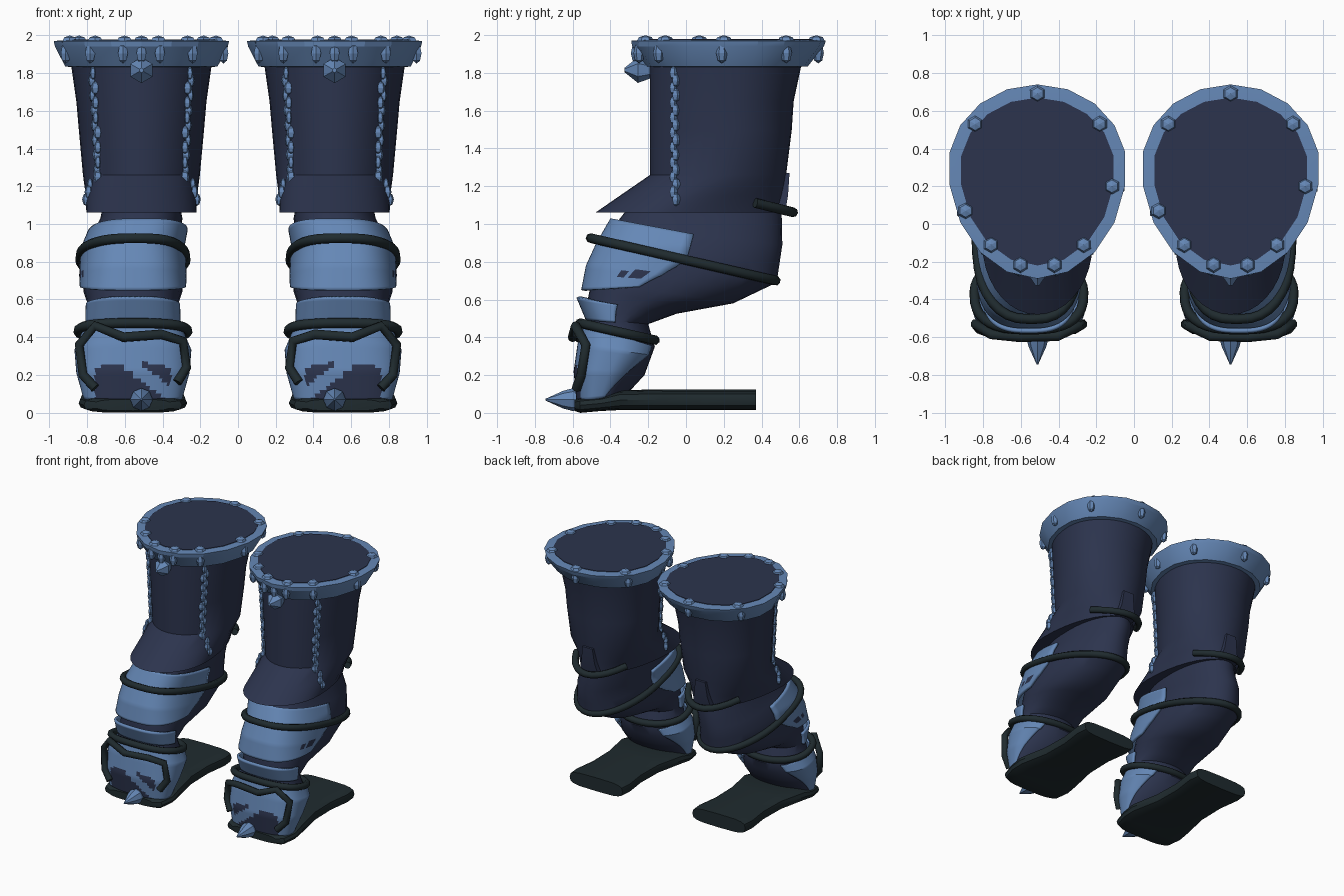
import bpy, bmesh, math
from mathutils import Vector

if "Cube" in bpy.data.objects:
    bpy.data.objects.remove(bpy.data.objects["Cube"])

def material(name, col):
    m = bpy.data.materials.new(name)
    m.diffuse_color = (*col, 1)
    m.use_nodes = True
    m.node_tree.nodes["Principled BSDF"].inputs["Base Color"].default_value = m.diffuse_color
    return m

NAVY = material("navy leather", (0.025, 0.034, 0.075))
STEEL = material("blue steel", (0.13, 0.245, 0.47))
STRAP = material("dark strap", (0.014, 0.024, 0.028))

def finish(name, bm, mats, smooth=35):
    bmesh.ops.recalc_face_normals(bm, faces=bm.faces)
    me = bpy.data.meshes.new(name)
    bm.to_mesh(me)
    bm.free()
    ob = bpy.data.objects.new(name, me)
    bpy.context.collection.objects.link(ob)
    for m in mats:
        me.materials.append(m)
    if smooth:
        bpy.ops.object.select_all(action='DESELECT')
        ob.select_set(True)
        bpy.context.view_layer.objects.active = ob
        bpy.ops.object.shade_smooth_by_angle(angle=math.radians(smooth))
    return ob

def point(sec, a, grow=0.0, e=1.0):
    """Point on a tilted section (front y,z, back y,z, half width, centre); e < 1 squares the front."""
    fy, fz, by, bz, hw, c = sec[:6]
    t, s = math.cos(a), math.sin(a)
    cy = fy + (by - fy) * c
    if t > 0:
        t, s = t ** e, math.copysign(abs(s) ** e, s)
        y = cy - (cy - fy + grow) * t
    else:
        y = cy - (by - cy + grow) * t
    z = fz + (bz - fz) * (y - fy) / (by - fy)
    return Vector(((hw + grow) * s, y, z))

def loft(name, rings, mats, place, closed=True, smooth=35, rule=None):
    bm = bmesh.new()
    vs = [[bm.verts.new(place(p)) for p in r] for r in rings]
    n = len(vs[0])
    for j, (r0, r1) in enumerate(zip(vs, vs[1:])):
        for i in range(n if closed else n - 1):
            k = (i + 1) % n
            f = bm.faces.new((r0[i], r0[k], r1[k], r1[i]))
            if rule:
                f.material_index = rule((rings[j][i] + rings[j + 1][k]) / 2)
    if closed:
        bm.faces.new(vs[0])
        bm.faces.new(vs[-1])
    return finish(name, bm, mats, smooth)

def ring(sec, n=28, e=1.0):
    return [point(sec, 2 * math.pi * i / n, 0, e) for i in range(n)]

def arc(sec, n=56):
    am = math.radians(sec[6])
    return [point(sec, -am + 2 * am * i / n, 0, .72) for i in range(n + 1)]

def subdivide(secs, k):
    out = []
    for a, b in zip(secs, secs[1:]):
        out += [[p + (q - p) * i / k for p, q in zip(a, b)] for i in range(k)]
    return out + [list(secs[-1])]

def shell(name, secs, place, rule=None):
    ob = loft(name, [arc(s) for s in subdivide(secs, 8)], [STEEL, NAVY], place,
              closed=False, rule=rule)
    mod = ob.modifiers.new("thickness", 'SOLIDIFY')
    mod.thickness = 0.02
    mod.offset = -1

def blobs(name, items, mat, place, seg=6, rings=4):
    bm = bmesh.new()
    for loc, sc in items:
        v = bmesh.ops.create_uvsphere(bm, u_segments=seg, v_segments=rings, radius=1)["verts"]
        for p in v:
            p.co = place(Vector((p.co.x * sc[0], p.co.y * sc[1], p.co.z * sc[2])) + Vector(loc))
    return finish(name, bm, [mat], 0)

def tube(name, pts, place, r=0.026, cyclic=False):
    cu = bpy.data.curves.new(name, 'CURVE')
    cu.dimensions = '3D'
    cu.bevel_depth = r
    cu.bevel_resolution = 2
    cu.use_fill_caps = True
    sp = cu.splines.new('POLY')
    sp.points.add(len(pts) - 1)
    for q, p in zip(sp.points, pts):
        q.co = (*place(Vector(p)), 1)
    sp.use_cyclic_u = cyclic
    sp.use_smooth = True
    cu.materials.append(STRAP)
    bpy.context.collection.objects.link(bpy.data.objects.new(name, cu))

def turned(name, profile, z, n, place):
    """Spike or stud turned about a front-to-back axis."""
    loft(name, [[Vector((r * math.sin(2 * math.pi * i / n), y,
         z + r * math.cos(2 * math.pi * i / n))) for i in range(n)] for y, r in profile],
         [STEEL], place, smooth=20)

def flat(z, f, b, hw, c=0.58):
    return (f, z, b, z, hw, c)

SHAFT = [flat(1.06, -.48, .51, .292, .38), flat(1.15, -.35, .515, .295, .46),
         flat(1.26, -.19, .53, .31), flat(1.5, -.19, .56, .332),
         flat(1.65, -.19, .57, .345), flat(1.86, -.19, .615, .375)]
RIM = [flat(1.83, -.17, .58, .36), flat(1.835, -.215, .645, .41), flat(1.94, -.285, .73, .465),
       flat(1.97, -.29, .74, .472), flat(1.975, -.22, .67, .41)]
LEG = [(-.28, 1.12, .505, 1.12, .20, .5), (-.38, .99, .51, .89, .235, .5),
       (-.45, .86, .48, .69, .262, .5), (-.50, .70, .25, .58, .262, .5),
       (-.52, .60, -.05, .525, .235, .5), (-.52, .50, -.20, .47, .23, .5),
       (-.53, .42, -.165, .35, .255, .5), (-.575, .25, -.22, .20, .285, .5),
       (-.56, .05, -.33, .08, .25, .5)]
SHIN = [(-.40, 1.03, .45, .87, .265, .5, 92), (-.475, .90, .47, .74, .28, .5, 91),
        (-.53, .78, .32, .67, .285, .5, 89), (-.555, .65, .15, .69, .282, .5, 87)]
ANKLE = [(-.58, .61, -.10, .53, .25, .5, 88), (-.53, .49, -.10, .46, .255, .5, 80)]
FOOT = [(-.55, .47, -.13, .34, .275, .5, 140), (-.575, .36, -.14, .30, .31, .5, 138),
        (-.595, .22, -.235, .20, .30, .5, 122), (-.58, .06, -.33, .09, .262, .5, 100)]

def worn_toe(p):
    # scuffed patches exposing leather around a diagonal strip over the toe
    band = abs(p.z - (0.25 + 0.8 * p.x)) < 0.045
    return int(p.y < -.45 and abs(p.x) < .2 and p.z < .28 - .2 * abs(p.x) and not band)

def worn_shin(p):
    # two small slits on the outer side
    lean = p.y - .8 * (p.z - .74)
    return int(p.x > .1 and .715 < p.z < .755 and (-.36 < lean < -.31 or -.28 < lean < -.21))

def build(tag, s):
    cx = 0.512 * s
    def up(p):                                   # repeated upper part
        return Vector((p.x + cx, p.y, p.z))
    def low(p):                                  # mirrored lower part, shifted outwards
        k = min(1, max(0, (1.03 - p.z) / .15))
        return Vector(((p.x + .045 * k) * s + cx, p.y, p.z))

    # shaft with flared hem, leg and rim
    loft("shaft_" + tag, [ring(x, 36) for x in SHAFT], [NAVY], up)
    loft("lower_leg_" + tag, [ring(x, 36, .78) for x in subdivide(LEG, 2)], [NAVY], low)
    loft("rim_" + tag, [ring(x, 18) for x in RIM], [STEEL], up, smooth=20)
    loft("top_lining_" + tag, [ring(flat(z, -.22, .67, .41), 18) for z in (1.972, 1.979)],
         [NAVY], up)

    # rim studs with a spike under each
    half = [(.33, .53), (.245, -.11), (.09, -.215)]
    studs = [(x * k, y) for x, y in half for k in (1, -1)] + [(0, .69), (.395, .2), (-.38, .07)]
    blobs("rim_studs_" + tag, [((x, y, 1.965), (.048, .048, .034)) for x, y in studs], STEEL, up)
    side = flat(1.905, -.262, .70, .443)
    angles = [math.atan2(x / .40, (.30 - y) / (.52 if y < .3 else .39)) for x, y in studs]
    blobs("rim_spikes_" + tag, [(point(side, a), (.03, .03, .055)) for a in angles + [0]],
          STEEL, up)
    turned("front_stud_" + tag, [(-.325, .012), (-.255, .068), (-.19, .045)], 1.815, 6, up)

    # beaded lacing on both sides of the shaft
    beads = []
    for i in range(18):
        z, y = 1.13 + .67 * i / 17, -.06 + .007 * (-1) ** i
        a, b = next((a, b) for a, b in zip(SHAFT, SHAFT[1:]) if z <= b[1])
        t = (z - a[1]) / (b[1] - a[1])
        f, bk, hw, c = [a[m] + (b[m] - a[m]) * t for m in (0, 2, 4, 5)]
        r = (bk - f) * c
        x = hw * math.sqrt(max(0, 1 - ((f + r - y) / r) ** 2))
        for k in (1, -1):
            beads.append(((k * (x + .004 * (i % 3)), y, z), (.026 - .004 * (i % 3), .024, .036)))
    blobs("side_lacing_" + tag, beads, STEEL, up, 5, 4)

    # armour plates
    shell("shin_plate_" + tag, SHIN, low, worn_shin)
    shell("ankle_plate_" + tag, ANKLE, low)
    shell("foot_plate_" + tag, FOOT, low, worn_toe)

    # straps
    tube("shin_strap_" + tag, ring((-.505, .925, .475, .70, .28, .5), 36, .75), low, cyclic=True)
    tube("ankle_strap_" + tag, ring((-.56, .475, -.165, .385, .29, .5), 36, .75), low, cyclic=True)
    back = (-.40, 1.30, .555, 1.065, .29, .38)
    tube("heel_strap_" + tag,
         [point(back, math.radians(132 + 9.6 * i), .012) for i in range(11)], up)
    loop = [(.20, -.58, .13), (.265, -.555, .20), (.285, -.53, .36), (.20, -.585, .46),
            (.05, -.60, .40), (-.15, -.595, .415), (-.265, -.54, .38), (-.285, -.53, .24),
            (-.235, -.56, .16)]
    tube("foot_strap_" + tag, loop, low)

    # heel pull tab
    loft("pull_tab_" + tag, [[Vector((x, y, z)) for x, y in
         ((-w, .48), (w, .48), (w, d), (-w, d))]
         for w, d, z in ((.085, .525, 1.06), (.06, .54, 1.15), (.045, .548, 1.27))], [NAVY], up)

    # slab sole from rounded cross-sections along the foot
    def station(y, hw, z0, z1, n=16):
        pts = []
        for i in range(n):
            c, d = math.cos(2 * math.pi * i / n), math.sin(2 * math.pi * i / n)
            sq = lambda v, e: math.copysign(abs(v) ** e, v)
            pts.append(Vector((hw * sq(c, .5), y, (z0 + z1) / 2 + (z1 - z0) / 2 * sq(d, .6))))
        return pts
    stations = [(-.59, .20, .01, .07), (-.56, .26, 0, .08), (-.45, .288, .01, .09),
                (-.35, .28, .015, .12), (-.12, .23, .015, .125), (.1, .225, .015, .125),
                (.28, .25, .015, .125), (.37, .24, .015, .125)]
    loft("sole_" + tag, [station(*x) for x in stations], [STRAP], low)

    # toe spike
    turned("toe_spike_" + tag, [(-.54, .05), (-.60, .06), (-.65, .047), (-.745, .004)], .07, 8, up)

build("left", -1)
build("right", 1)
